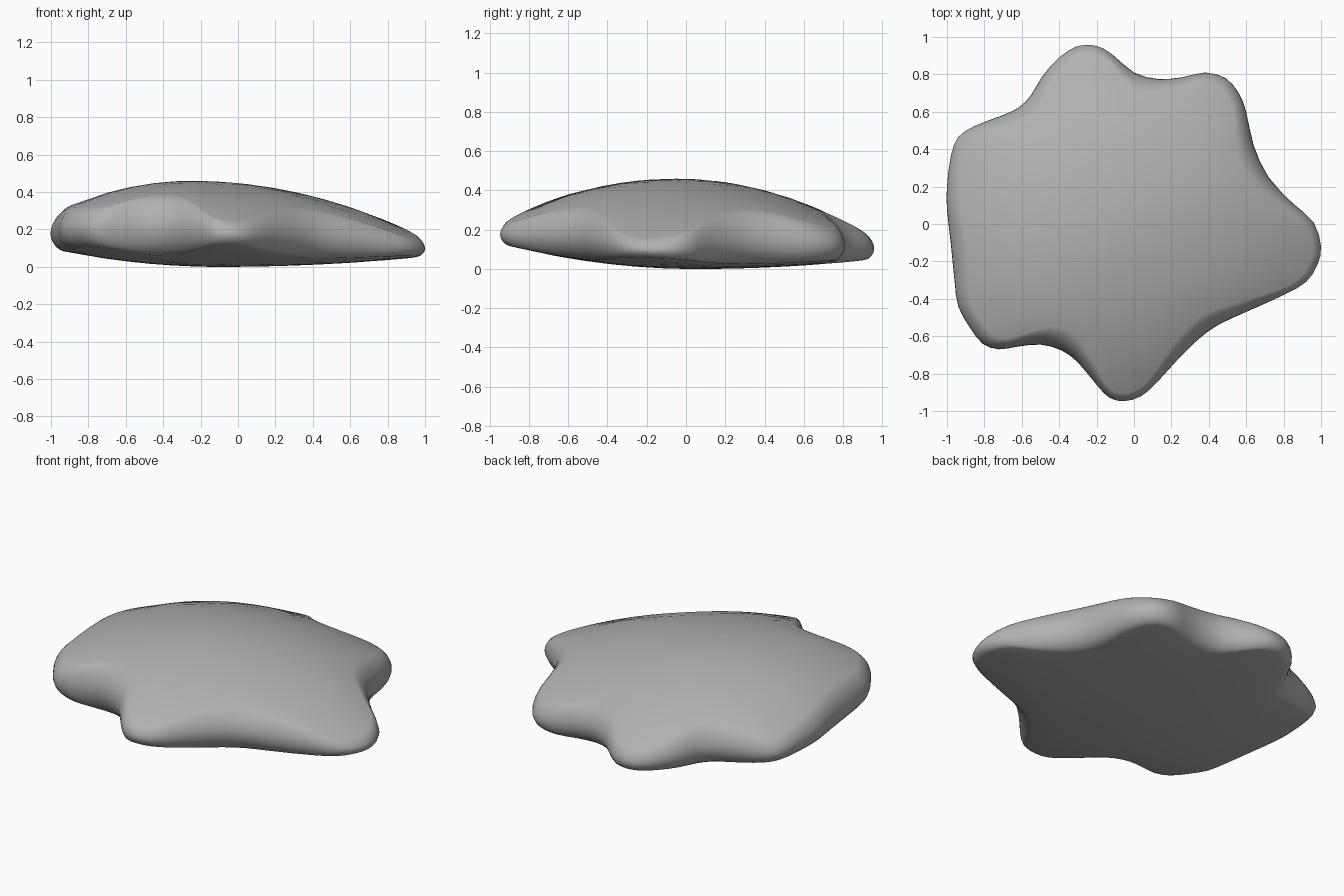
import bpy, bmesh, math
from mathutils import Vector

if "Cube" in bpy.data.objects:
    bpy.data.objects.remove(bpy.data.objects["Cube"])

# Plan outline, counter-clockwise from the right lobe
OUTLINE = [(1.0, -.12), (.96, .01), (.85, .11), (.72, .25), (.64, .42), (.60, .60),
           (.56, .70), (.49, .78), (.38, .81), (.26, .785), (.13, .775), (0, .81),
           (-.12, .91), (-.2, .952), (-.3, .952), (-.4, .89), (-.49, .79), (-.55, .69),
           (-.62, .62), (-.72, .575), (-.85, .525), (-.94, .465), (-.98, .36), (-1.0, .2),
           (-1.0, .08), (-.98, -.1), (-.96, -.3), (-.94, -.44), (-.88, -.55), (-.81, -.64),
           (-.72, -.67), (-.62, -.655), (-.5, -.645), (-.39, -.675), (-.3, -.74),
           (-.2, -.86), (-.13, -.93), (-.05, -.947), (.04, -.92), (.12, -.85),
           (.22, -.74), (.34, -.62), (.45, -.54), (.6, -.47), (.8, -.38), (.92, -.31),
           (.98, -.22)]
CENTRE = Vector((-.1, 0))


def smooth_loop(points, steps):
    """Closed Catmull-Rom curve through the points."""
    pts = [Vector(p) for p in points]
    n, out = len(pts), []
    for i in range(n):
        a, b, c, d = (pts[(i + k) % n] for k in (-1, 0, 1, 2))
        for s in range(steps):
            t = s / steps
            out.append(.5 * (2 * b + (c - a) * t + (2 * a - 5 * b + 4 * c - d) * t * t
                             + (3 * b - a - 3 * c + d) * t ** 3))
    return out


def top_height(p):
    dx, dy = p.x + .25, p.y + .05
    return (.46 - (.2 if dx > 0 else .32) * dx * dx
            - (.3 if dy > 0 else .27) * dy * dy + .07 * dx * dy)


def bottom_height(p):
    dx, dy = p.x + .1, p.y - .05
    return (.045 if dx > 0 else .12) * dx * dx + (.06 if dy > 0 else .13) * dy * dy


def rim_radius(p):
    """Tight rounding on the thin lobe tips, wider on the thick hollows between."""
    return .045 + .4 * max(0, top_height(p) - bottom_height(p) - .1)


# Rings run from the top centre over the rounded rim to the bottom centre
INNER = [.15, .3, .45, .6, .75]
ARC = [75, 60, 45, 30, 15]
rings = [(f, 90) for f in INNER] + [(1, a) for a in [90] + ARC + [0]]
rings += [(1, -a) for a in reversed(ARC)] + [(1, -90)] + [(f, -90) for f in reversed(INNER)]

loop = smooth_loop(OUTLINE, 2)
bm = bmesh.new()


def surface_point(p, angle):
    t, b = top_height(p), bottom_height(p)
    z = (t + b) / 2 + (t - b) / 2 * math.sin(math.radians(angle))
    return bm.verts.new((p.x, p.y, z))


grid = []
for frac, angle in rings:
    ring = []
    for p in loop:
        r = p - CENTRE
        inset = rim_radius(p) * (1 - math.cos(math.radians(angle))) / r.length
        ring.append(surface_point(CENTRE + r * frac * (1 - inset), angle))
    grid.append(ring)

n = len(loop)
for upper, lower in zip(grid, grid[1:]):
    for i in range(n):
        j = (i + 1) % n
        bm.faces.new((upper[i], lower[i], lower[j], upper[j]))
for ring, angle in ((grid[0], 90), (grid[-1], -90)):
    pole = surface_point(CENTRE, angle)
    for i in range(n):
        bm.faces.new((pole, ring[i], ring[(i + 1) % n]))
bmesh.ops.recalc_face_normals(bm, faces=bm.faces)
low = min(v.co.z for v in bm.verts)
for v in bm.verts:
    v.co.z -= low

# Flat lobed stone
mesh = bpy.data.meshes.new("lobed_stone")
bm.to_mesh(mesh)
bm.free()
for f in mesh.polygons:
    f.use_smooth = True
stone = bpy.data.objects.new("lobed_stone", mesh)
bpy.context.collection.objects.link(stone)

# Dark grey stone colour
grey = bpy.data.materials.new("dark_grey")
grey.diffuse_color = (.44, .44, .44, 1)
grey.use_nodes = True
grey.node_tree.nodes["Principled BSDF"].inputs["Base Color"].default_value = grey.diffuse_color
mesh.materials.append(grey)
